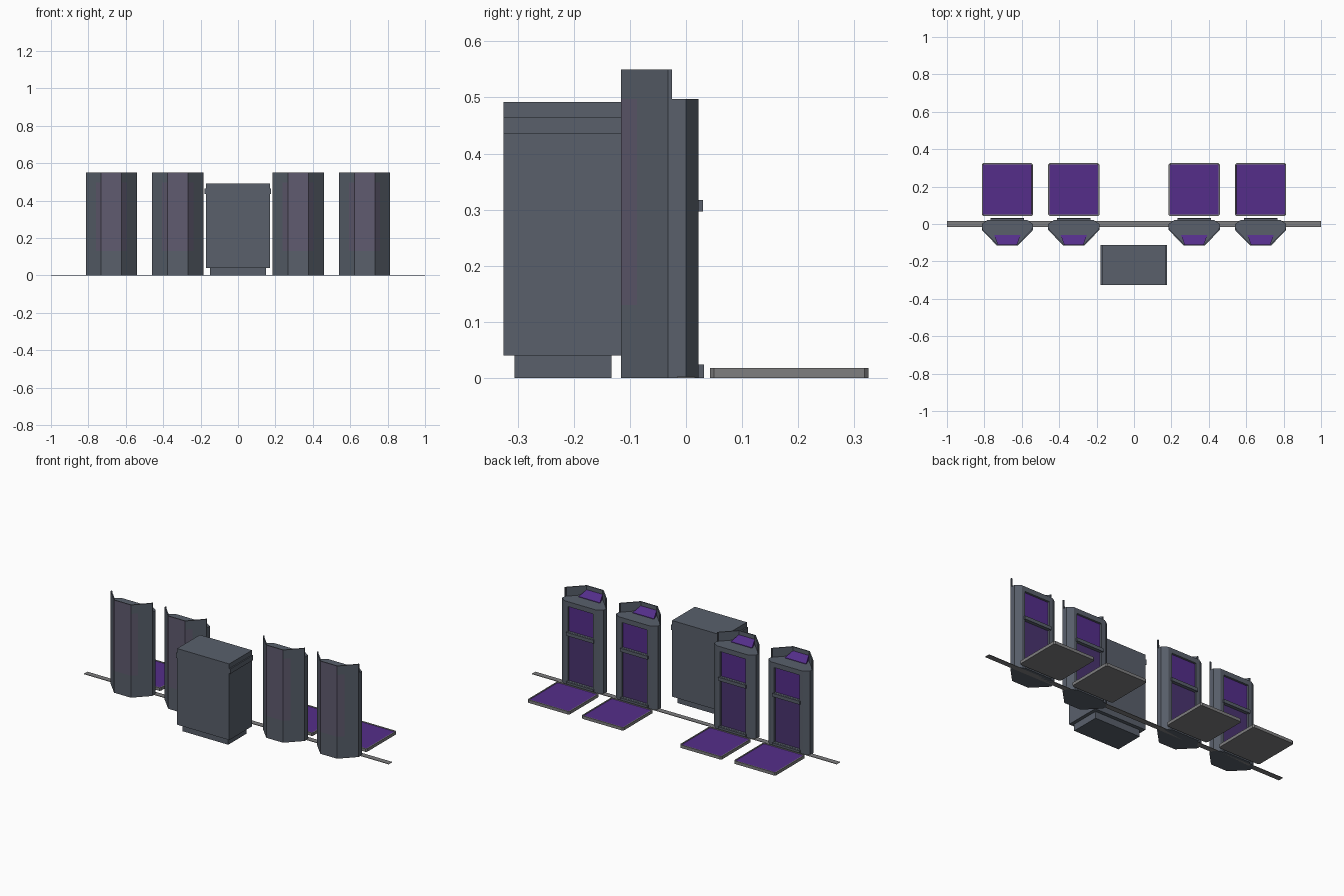
import bpy, bmesh
from mathutils import Vector

if "Cube" in bpy.data.objects:
    bpy.data.objects.remove(bpy.data.objects["Cube"])


def material(name, rgb):
    m = bpy.data.materials.new(name)
    m.diffuse_color = (*rgb, 1)
    m.use_nodes = True
    m.node_tree.nodes["Principled BSDF"].inputs["Base Color"].default_value = m.diffuse_color
    return m


SLATE = material("slate", (0.10, 0.117, 0.148))
TINT = material("violet slate", (0.118, 0.104, 0.160))
VIOLET = material("violet", (0.089, 0.027, 0.254))
DIM_VIOLET = material("dim violet", (0.068, 0.034, 0.160))
GREY = material("grey", (0.21, 0.21, 0.215))


def finish(name, bm, mats, x=0):
    bmesh.ops.recalc_face_normals(bm, faces=bm.faces)
    me = bpy.data.meshes.new(name)
    bm.to_mesh(me)
    bm.free()
    for m in mats:
        me.materials.append(m)
    ob = bpy.data.objects.new(name, me)
    ob.location.x = x
    bpy.context.collection.objects.link(ob)
    return ob


def prism(points, z0, z1):
    bm = bmesh.new()
    base = bm.faces.new([bm.verts.new((px, py, z0)) for px, py in points])
    top = bmesh.ops.extrude_face_region(bm, geom=[base])["geom"]
    bmesh.ops.translate(bm, verts=[v for v in top if isinstance(v, bmesh.types.BMVert)],
                        vec=(0, 0, z1 - z0))
    bmesh.ops.recalc_face_normals(bm, faces=bm.faces)
    bm.normal_update()
    return bm


def box(name, x0, x1, y0, y1, z0, z1, mat, x=0):
    return finish(name, prism([(x0, y0), (x1, y0), (x1, y1), (x0, y1)], z0, z1), [mat], x)


def cut(bm, axis, value, faces):
    no = Vector((0, 0, 0))
    no[axis] = 1
    geom = list({e for f in faces for e in f.edges}) + list(faces)
    bmesh.ops.bisect_plane(bm, geom=geom, plane_co=no * value, plane_no=no)


def kiosk(x):
    # Faceted body
    half = [(0.055, -0.116), (0.137, -0.032), (0.137, 0.0), (0.105, 0.022)]
    bm = prism(half + [(-a, b) for a, b in reversed(half)], 0, 0.497)
    for v in (-0.083, 0.083):
        cut(bm, 0, v, [f for f in bm.faces if abs(f.normal.y) > 0.5])
    for z in (0.025, 0.297, 0.318, 0.468):
        cut(bm, 2, z, [f for f in bm.faces if f.normal.y > 0.9])
    cut(bm, 2, 0.13, [f for f in bm.faces if f.normal.y < -0.5])
    bm.normal_update()
    # Tinted upper front and recessed back panels
    panels = []
    for f in bm.faces:
        c = f.calc_center_median()
        if f.normal.y < -0.5 and abs(c.x) < 0.083 and c.z > 0.13:
            f.material_index = 1
        if f.normal.y > 0.9 and abs(c.x) < 0.08:
            if 0.32 < c.z < 0.46:
                panels.append((f, 2))
            elif 0.03 < c.z < 0.29:
                panels.append((f, 3))
    for f, index in panels:
        bmesh.ops.inset_individual(bm, faces=[f], thickness=0.002, depth=-0.010)
        f.material_index = index
    finish("kiosk_body", bm, [SLATE, TINT, VIOLET, DIM_VIOLET], x)

    # Thin collar round the front of the top
    outer = [(-0.137, -0.025), (-0.137, -0.032), (-0.055, -0.116),
             (0.055, -0.116), (0.137, -0.032), (0.137, -0.025)]
    inner = [(0.130, -0.025), (0.130, -0.030), (0.052, -0.110),
             (-0.052, -0.110), (-0.130, -0.030), (-0.130, -0.025)]
    bm = prism(outer + inner, 0.497, 0.55)
    for f in bm.faces:
        if f.normal.y < -0.9 and f.calc_center_median().y < -0.112:
            f.material_index = 1
    finish("kiosk_collar", bm, [SLATE, TINT], x)

    # Sloped control panel inside the collar
    bm = prism([(-0.052, -0.110), (0.052, -0.110), (0.070, -0.060), (-0.070, -0.060)],
               0.497, 0.500)
    for v in bm.verts:
        if v.co.y < -0.1 and v.co.z > 0.498:
            v.co.z = 0.526
    finish("control_panel", bm, [VIOLET], x)

    # Shelf and foot bar on the back
    box("shelf_bar", -0.09, 0.09, 0.015, 0.030, 0.297, 0.317, SLATE, x)
    box("foot_bar", -0.09, 0.09, 0.015, 0.032, 0.0, 0.024, SLATE, x)


def floor_pad(x):
    w, y0, y1, c = 0.137, 0.043, 0.325, 0.007
    pts = [(-w + c, y0), (w - c, y0), (w, y0 + c), (w, y1 - c),
           (w - c, y1), (-w + c, y1), (-w, y1 - c), (-w, y0 + c)]
    bm = prism(pts, 0, 0.018)
    top = max(bm.faces, key=lambda f: f.calc_center_median().z)
    bmesh.ops.inset_individual(bm, faces=[top], thickness=0.007)
    bmesh.ops.inset_individual(bm, faces=[top], thickness=0.001, depth=-0.003)
    top.material_index = 1
    finish("floor_pad", bm, [GREY, VIOLET], x)


for px in (-0.677, -0.322, 0.322, 0.677):
    kiosk(px)
    floor_pad(px)

# Floor strip
box("floor_strip", -1, 1, -0.016, 0.016, 0, 0.003, GREY)

# Central cabinet with plinth and side rails
box("cabinet_plinth", -0.15, 0.15, -0.306, -0.133, 0, 0.04, SLATE)
box("cabinet", -0.172, 0.170, -0.325, -0.112, 0.04, 0.492, SLATE)
for side, (a, b) in {"left": (-0.180, -0.172), "right": (0.170, 0.177)}.items():
    box("cabinet_rail_" + side, a, b, -0.325, -0.112, 0.435, 0.464, SLATE)
